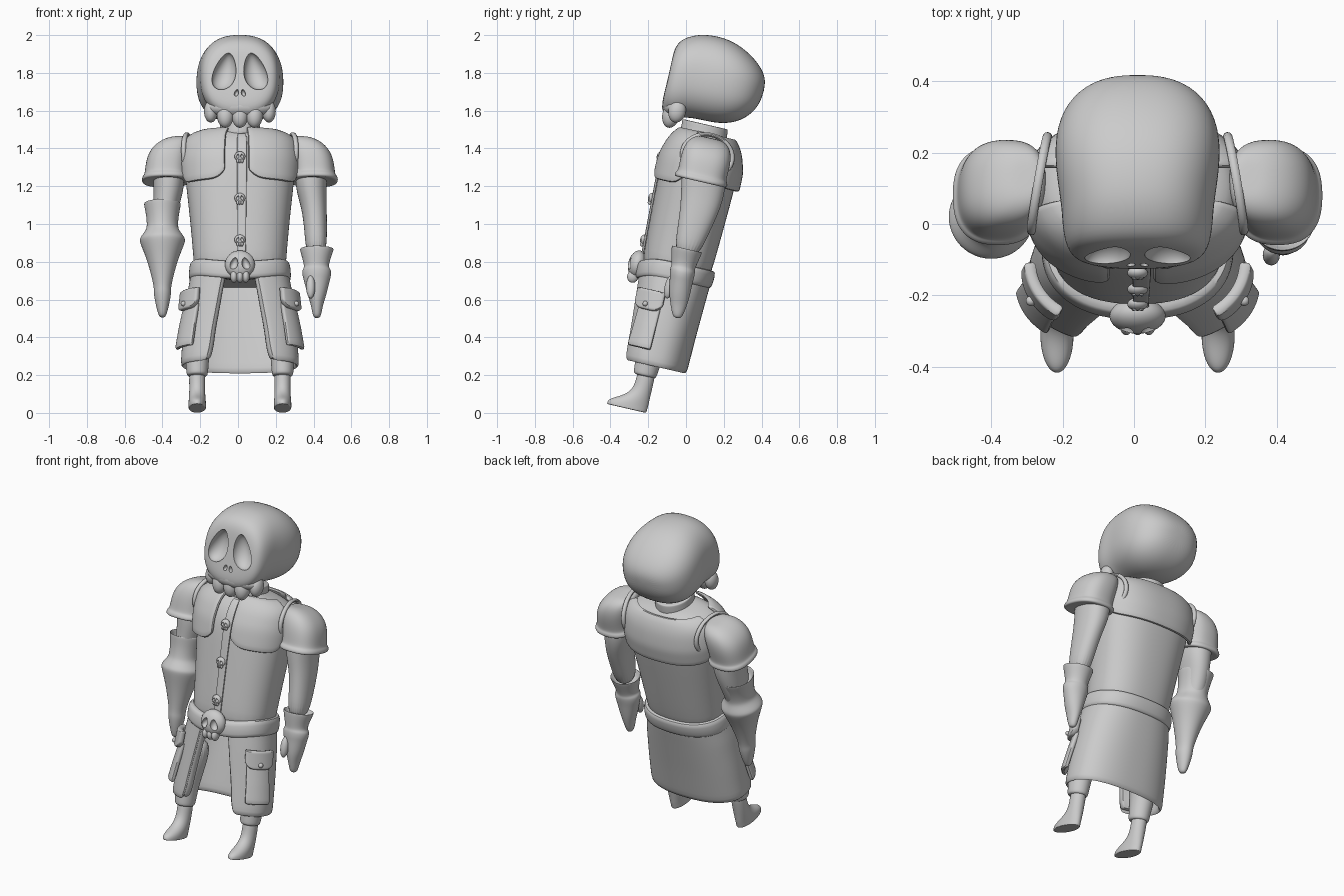
import bpy, bmesh, math
from mathutils import Matrix, Vector

if "Cube" in bpy.data.objects:
    bpy.data.objects.remove(bpy.data.objects["Cube"])

grey = bpy.data.materials.new("plain grey")
grey.use_nodes = True
grey.diffuse_color = (0.6, 0.6, 0.6, 1)
for node in grey.node_tree.nodes:
    if node.type == 'BSDF_PRINCIPLED':
        node.inputs["Base Color"].default_value = (0.6, 0.6, 0.6, 1)

PARTS = []
MID = -0.222   # depth of the body axis, before the backward lean


def bake(ob):
    dg = bpy.context.evaluated_depsgraph_get()
    mesh = bpy.data.meshes.new_from_object(ob.evaluated_get(dg))
    ob.modifiers.clear()
    ob.data = mesh


def add(name, bm, sub=0, thick=0):
    bmesh.ops.recalc_face_normals(bm, faces=bm.faces[:])
    mesh = bpy.data.meshes.new(name)
    bm.to_mesh(mesh)
    bm.free()
    mesh.materials.append(grey)
    ob = bpy.data.objects.new(name, mesh)
    bpy.context.collection.objects.link(ob)
    if thick:
        m = ob.modifiers.new("thick", 'SOLIDIFY')
        m.thickness, m.offset = thick, 0
    if sub:
        m = ob.modifiers.new("sub", 'SUBSURF')
        m.levels = m.render_levels = sub
    bake(ob)
    PARTS.append(ob)
    return ob


def rounded(t, n):
    s, c = math.sin(t), -math.cos(t)
    return (math.copysign(abs(s) ** (2 / n), s), math.copysign(abs(c) ** (2 / n), c))


def skin(name, rows, sub=2, closed=True, thick=0):
    """Join rows of points into a surface, capped when closed."""
    bm = bmesh.new()
    vs = [[bm.verts.new(p) for p in row] for row in rows]
    n = len(vs[0])
    for a, b in zip(vs, vs[1:]):
        for i in range(n if closed else n - 1):
            j = (i + 1) % n
            bm.faces.new((a[i], a[j], b[j], b[i]))
    if closed:
        bm.faces.new(vs[0])
        bm.faces.new(vs[-1])
    return add(name, bm, sub, thick)


def loft(name, rings, n=2.0, seg=24):
    """Rings of (height, centre x, centre y, half x, half y)."""
    rows = []
    for h, cx, cy, hx, hy in rings:
        pts = [rounded(2 * math.pi * i / seg, n) for i in range(seg)]
        rows.append([(cx + hx * x, cy + hy * y, h) for x, y in pts])
    return skin(name, rows)


def blob(name, c, r, shape=None):
    bm = bmesh.new()
    bmesh.ops.create_uvsphere(bm, u_segments=24, v_segments=16, radius=1)
    for v in bm.verts:
        p = shape(v.co) if shape else v.co
        v.co = [c[k] + r[k] * p[k] for k in range(3)]
    return add(name, bm)


def carve(ob, cutters):
    for cutter in cutters:
        m = ob.modifiers.new("cut", 'BOOLEAN')
        m.operation, m.object, m.solver = 'DIFFERENCE', cutter, 'EXACT'
        cutter.hide_render = True
        bake(ob)
        PARTS.remove(cutter)
        bpy.data.objects.remove(cutter)


# Coat outline: height, half width, half depth
BODY = [(0.18, .305, .167), (0.4, .29, .172), (0.6, .268, .18), (0.7, .247, .185),
        (0.78, .246, .189), (1.0, .265, .198), (1.2, .288, .206), (1.3, .295, .205),
        (1.38, .287, .182), (1.43, .262, .148), (1.46, .17, .115), (1.475, .08, .08)]


def body(t, w, off=0):
    for a, b in zip(BODY, BODY[1:]):
        if w <= b[0]:
            break
    f = max(0, min(1, (w - a[0]) / (b[0] - a[0])))
    hx, hy = (a[k] + (b[k] - a[k]) * f + off for k in (1, 2))
    x, y = rounded(t, 2.4)
    lift = off * max(0, min(1, (w - 1.36) / .08))
    return (hx * x, MID + hy * y, w + lift)


def patch(name, fn, nu, nv, thick, sub=1):
    """Cloth panel lying on the coat; fn(u, v) gives angle, height, offset."""
    rows = [[body(*fn(i / nu, j / nv)) for i in range(nu + 1)] for j in range(nv + 1)]
    return skin(name, rows, sub, False, thick)


def panel(name, t0, t1, top, low, off, thick, curl=0.05, flare=0, nu=12, nv=8):
    def fn(u, v):
        end = low + curl * abs(2 * u - 1) ** 6
        return t0 + (t1 - t0) * u, top + (end - top) * v, off + flare * v
    return patch(name, fn, nu, nv, thick)


# Torso and neck
loft("torso", [(w, 0, MID, hx, hy) for w, hx, hy in [(0.66, .24, .175)] + BODY[4:]], 2.4, 28)
loft("neck", [(1.4, 0, -.24, .115, .13), (1.47, 0, -.24, .107, .125), (1.505, 0, -.245, .107, .125),
              (1.512, 0, -.245, .105, .123), (1.512, 0, -.245, .09, .108)])

# Coat front edge, chest flaps and back yoke
panel("placket", -.03, .085, 1.43, .72, .004, .012, 0, nu=4, nv=14)
panel("left_chest_flap", .095, 1.32, 1.452, 1.17, .016, .024)
panel("right_chest_flap", -.19, -1.32, 1.452, 1.17, .016, .024)
panel("back_yoke", math.pi - 1.32, math.pi + 1.32, 1.452, 1.2, .016, .024, .03, nu=24)

# Belt, dipping at the front
belt = []
for h, off in [(.67, -.01), (.67, .014), (.685, .022), (.745, .022), (.765, .014), (.765, -.01)]:
    row = []
    for i in range(40):
        t = 2 * math.pi * i / 40
        row.append(body(t, h, off))
        x, y, z = row[-1]
        row[-1] = (x, y, z - .035 * max(0, math.cos(t)) ** 3)
    belt.append(row)
skin("belt", belt, 1)


# Coat skirt, open at the front
def opening(v):
    return .24 + .2 * min(1, v * 1.4) + .1 * v ** 8


def skirt(u, v):
    a = opening(v)
    return a + (2 * math.pi - 2 * a) * u, .72 - .52 * v, 0


patch("coat_skirt", skirt, 44, 9, .022)

for side, word in ((1, "left"), (-1, "right")):
    def lining(u, v):
        a = opening(v)
        return side * (a + (1.35 - a) * u), .7 - .49 * v, -.025

    patch(word + "_front_panel", lining, 12, 9, .05)

    # Hip pocket
    panel(word + "_pocket", side * .78, side * 1.45, .52, .28, .012, .026, 0, .025)
    panel(word + "_pocket_flap", side * .72, side * 1.5, .595, .485, .034, .034, .04)
    x, y, z = body(side * 1.1, .515, .052)
    blob(word + "_pocket_stud", (x, y, z), (.014, .014, .014))

    # Leg with trouser cuff, and a pointed boot
    lx = side * .226
    loft(word + "_leg", [(.55, lx * .8, -.25, .075, .085), (.3, lx, -.257, .07, .08),
                         (.22, lx, -.257, .062, .068), (.16, lx, -.257, .058, .064),
                         (.143, lx, -.257, .054, .06), (.138, lx, -.255, .035, .04)])
    loft(word + "_boot", [(.19, lx, -.252, .042, .047), (.12, lx, -.25, .043, .047),
                          (.06, lx, -.253, .042, .05), (.02, lx, -.272, .044, .069),
                          (-.005, lx, -.296, .046, .094), (-.025, lx, -.311, .047, .108),
                          (-.045, lx, -.312, .047, .108), (-.048, lx, -.312, .044, .105),
                          (-.048, lx, -.312, .03, .08)])

    # Shoulder cap with rolled rim
    loft(word + "_shoulder_cap", [(h, side * cx, -.2, hx, hy) for h, cx, hx, hy in (
        (1.215, .392, .09, .1), (1.205, .392, .122, .138), (1.22, .392, .13, .146),
        (1.238, .392, .122, .138), (1.245, .391, .114, .13), (1.31, .385, .115, .134),
        (1.37, .37, .112, .13), (1.42, .345, .09, .11), (1.445, .32, .055, .07),
        (1.447, .315, .02, .03))], 2.5)
    bpy.ops.mesh.primitive_torus_add(major_segments=40, minor_segments=10, major_radius=.135,
                                     minor_radius=.013, location=(side * .275, -.196, 1.352),
                                     rotation=(0, math.pi / 2, side * .17))
    ring = bpy.context.object
    ring.name = word + "_armhole_piping"
    ring.data.transform(Matrix.LocRotScale(ring.location, ring.rotation_euler, Vector((.83, 1, 1))))
    ring.matrix_basis = Matrix.Identity(4)
    ring.data.materials.append(grey)
    PARTS.append(ring)

    # Sleeve
    loft(word + "_sleeve", [(h, side * cx, cy, hx, hy) for h, cx, cy, hx, hy in (
        (1.32, .38, -.2, .085, .12), (1.18, .374, -.18, .083, .12), (1.08, .393, -.172, .067, .105),
        (.95, .402, -.18, .06, .085), (.8, .404, -.19, .054, .062))], 2.2)

# Flared cuff and mitten on the left, heavy gauntlet on the right
loft("left_glove", [(h, cx, cy, hx, hy) for h, cx, cy, hx, hy in (
    (.8, .405, -.19, .05, .055), (.838, .407, -.19, .08, .074), (.85, .407, -.19, .089, .082),
    (.84, .407, -.19, .09, .083), (.79, .405, -.19, .073, .072), (.745, .405, -.188, .063, .062),
    (.735, .407, -.187, .078, .068), (.7, .407, -.185, .076, .066), (.675, .407, -.182, .068, .062),
    (.6, .408, -.175, .05, .056), (.55, .408, -.168, .032, .045), (.5, .408, -.162, .024, .03),
    (.478, .408, -.16, .014, .018))])
blob("left_thumb", (.375, -.235, .63), (.024, .026, .062))
loft("right_gauntlet", [(h, -.41, cy, hx, hy) for h, cy, hx, hy in (
    (1.04, -.18, .07, .085), (1.085, -.18, .088, .1), (1.1, -.18, .097, .11), (1.09, -.18, .099, .111),
    (1.03, -.182, .086, .098), (.97, -.185, .082, .094), (.945, -.185, .09, .1), (.905, -.186, .122, .122),
    (.885, -.186, .122, .122), (.8, -.185, .085, .092), (.7, -.182, .058, .066), (.635, -.178, .044, .055),
    (.61, -.176, .047, .056), (.56, -.17, .038, .047), (.51, -.165, .026, .033), (.48, -.162, .015, .02))])

# Skull, lofted from face to back
SKULL = [(-.492, .06, 1.66, 1.79), (-.495, .155, 1.56, 1.865), (-.472, .198, 1.51, 1.92),
         (-.41, .212, 1.5, 1.958), (-.35, .214, 1.528, 1.977), (-.25, .231, 1.528, 1.984),
         (-.15, .234, 1.533, 1.958), (-.06, .204, 1.573, 1.905), (0, .135, 1.645, 1.845),
         (.018, .05, 1.72, 1.79)]
rows = []
for depth, hx, low, high in SKULL:
    pts = [rounded(2 * math.pi * i / 28, 2.4) for i in range(28)]
    rows.append([(hx * x, depth, (low + high) / 2 + (high - low) / 2 * y) for x, y in pts])
skull = skin("skull", rows)


def socket(side):
    return lambda p: Vector((p.x * (1 - .28 * p.z) - side * .32 * p.z, p.y, p.z))


cuts = []
for s in (-1, 1):
    cuts.append(blob("eye_cutter", (s * .08, -.495, 1.742), (.06, .06, .1), socket(s)))
    cuts.append(blob("nostril_cutter", (s * .018, -.495, 1.626), (.011, .025, .018), socket(s)))
carve(skull, cuts)

# Upper jaw and teeth
blob("upper_jaw", (0, -.425, 1.56), (.175, .064, .055))
for k in (-2, -1, 0, 1, 2):
    outer = abs(k) == 2
    blob("tooth", (k * .077, -.405 if outer else -.432, 1.545 if outer else 1.52),
         (.036 if outer else .045, .046, .06 if outer else .07))


# Small skull ornaments: buckle and three buttons
def ornament(name, w, y, r):
    face = blob(name, (0, y, w + .15 * r), (.9 * r, .55 * r, .85 * r))
    carve(face, [blob("ornament_cutter", (s * .36 * r, y - .5 * r, w + .1 * r),
                      (.24 * r, .3 * r, .36 * r), socket(s)) for s in (-1, 1)])
    for k in (-1, 0, 1):
        blob(name + "_tooth", (k * .36 * r, y - .1 * r, w - .62 * r), (.22 * r, .34 * r, .38 * r))


ornament("belt_buckle", .695, -.428, .088)
for w in (1.287, 1.062, .838):
    ornament("coat_button", w, body(0, w, .012)[1], .032)

# Lean the whole figure back and shade it smooth
lean = Matrix.Translation((.01, 0, 0)) @ Matrix.Rotation(math.radians(-13), 4, 'X')
bpy.ops.object.select_all(action='DESELECT')
for ob in PARTS:
    ob.data.transform(lean)
    ob.select_set(True)
bpy.context.view_layer.objects.active = skull
bpy.ops.object.shade_smooth_by_angle(angle=math.radians(40))
